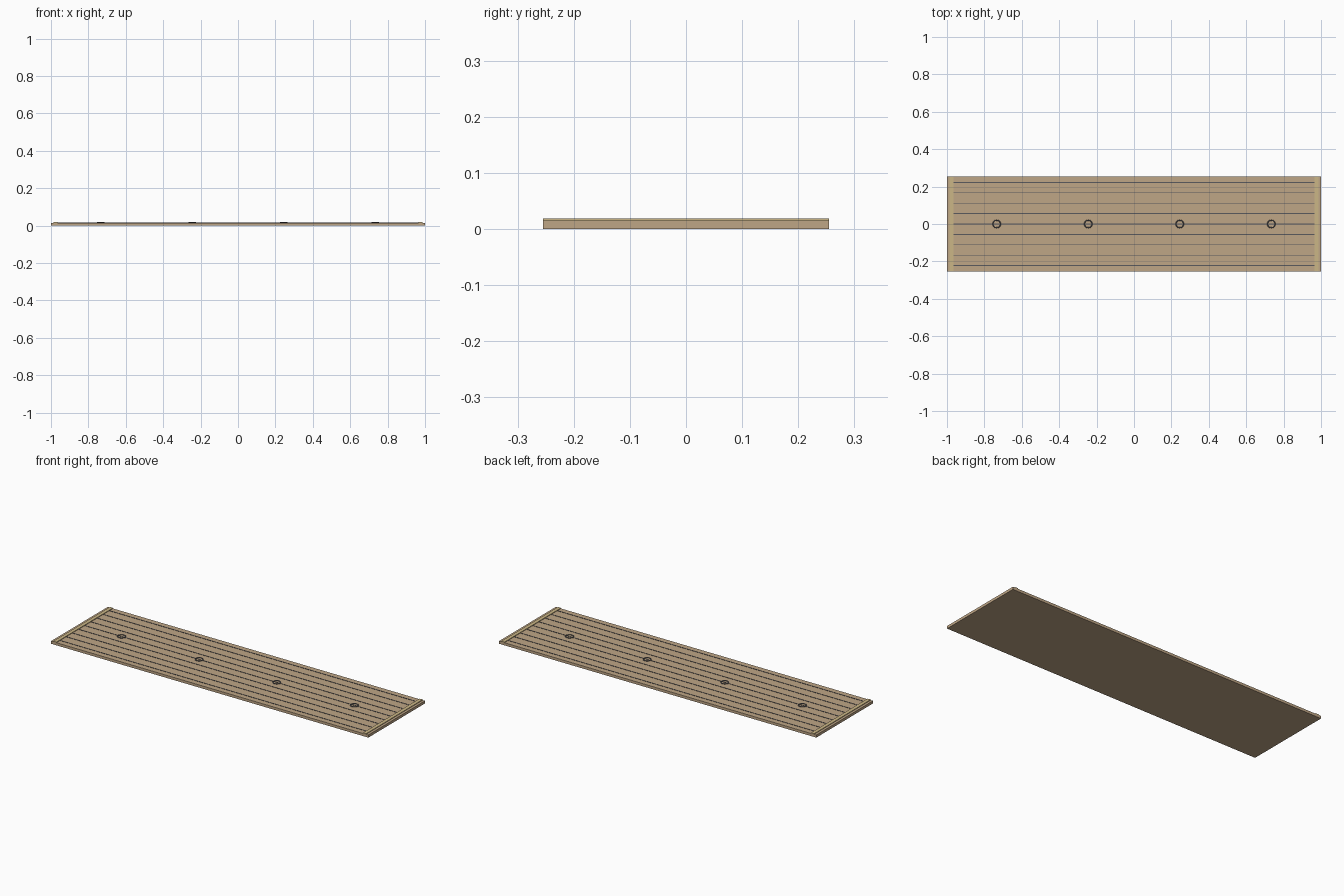
import bpy, math

if "Cube" in bpy.data.objects:
    bpy.data.objects.remove(bpy.data.objects["Cube"])


def material(name, rgb):
    m = bpy.data.materials.new(name)
    m.diffuse_color = (*rgb, 1)
    m.use_nodes = True
    m.node_tree.nodes["Principled BSDF"].inputs["Base Color"].default_value = m.diffuse_color
    return m


wood = material("wood", (0.52, 0.38, 0.24))
dark = material("dark_metal", (0.10, 0.10, 0.11))
brass = material("brass", (0.60, 0.47, 0.24))


def box(name, x, y, z0, z1, sx, sy, mat):
    bpy.ops.mesh.primitive_cube_add(size=1, location=(x, y, (z0 + z1) / 2))
    o = bpy.context.object
    o.name = name
    o.scale = (sx, sy, z1 - z0)
    bpy.ops.object.transform_apply(location=False, rotation=False, scale=True)
    o.data.materials.append(mat)
    return o


# deck slab
box("deck_slab", 0, 0, 0, 0.015, 2.0, 0.51, wood)

# dark seams between planks
for i in range(-4, 5):
    box(f"plank_seam_{i + 5}", 0, i * 0.0555, 0.0145, 0.0165, 1.97, 0.004, dark)

# end trims
for side, s in (("left", -1), ("right", 1)):
    box(f"end_trim_{side}", s * 0.976, 0, 0.0145, 0.0185, 0.02, 0.51, brass)

# mooring rings
for i in range(4):
    bpy.ops.mesh.primitive_torus_add(
        location=((i - 1.5) * 0.489, 0, 0.0155), major_radius=0.02,
        minor_radius=0.003, major_segments=24, minor_segments=8)
    ring = bpy.context.object
    ring.name = f"deck_ring_{i + 1}"
    ring.data.materials.append(dark)
    bpy.ops.object.shade_smooth_by_angle(angle=math.radians(50))
